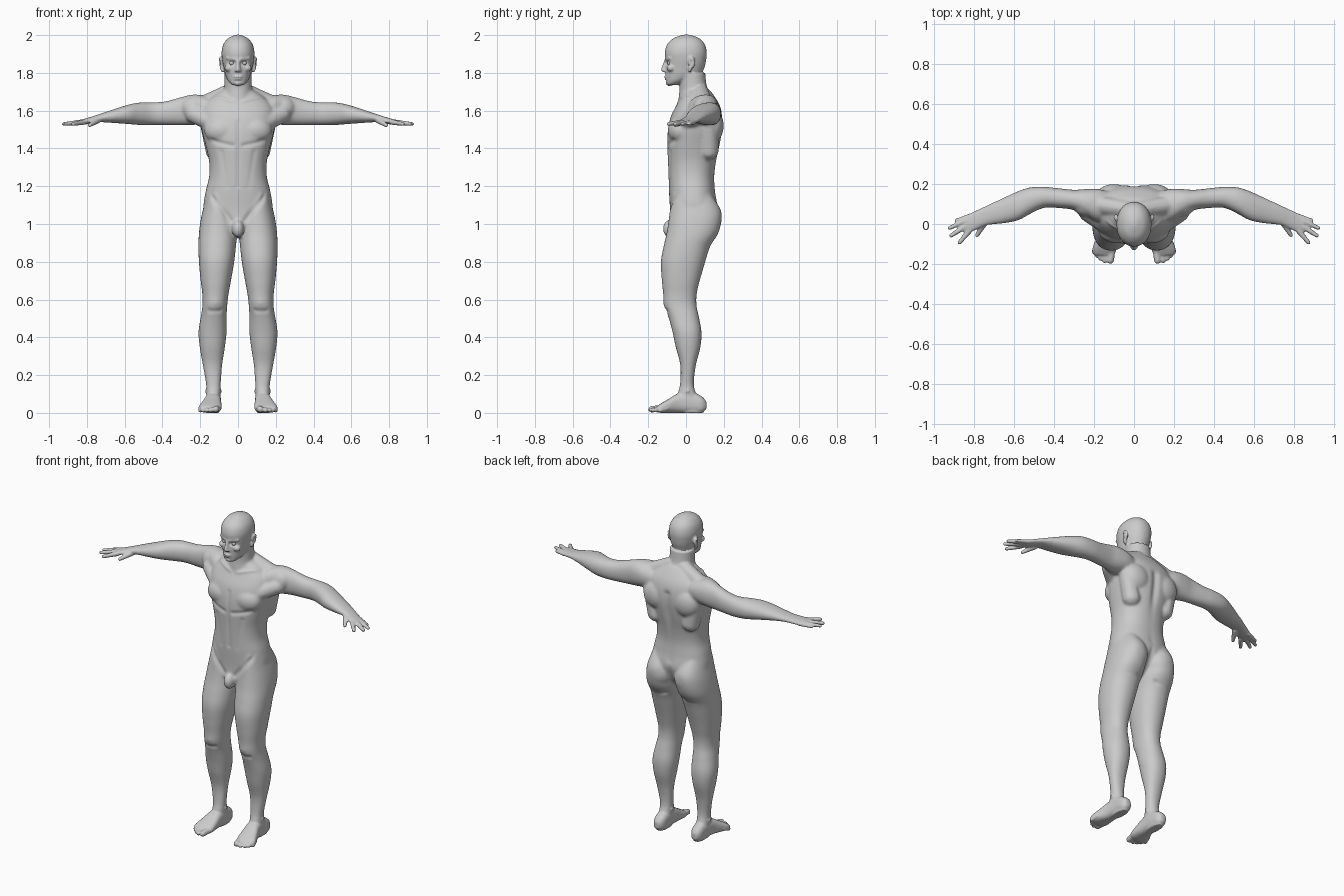
import bpy, bmesh, math
from mathutils import Vector, Matrix

bm = bmesh.new()


def loft(axis, rows, n=2.2, seg=40, sub=5):
    """Skin superellipse sections; row = (position on axis, a0, a1, b0, b1)."""
    pts = []
    for i in range(len(rows) - 1):
        p = [rows[max(0, min(len(rows) - 1, i + k))] for k in (-1, 0, 1, 2)]
        for s in range(sub):
            t = s / sub
            pts.append([0.5 * (2 * b + (c - a) * t + (2 * a - 5 * b + 4 * c - d) * t * t
                               + (3 * b - a - 3 * c + d) * t ** 3) for a, b, c, d in zip(*p)])
    pts.append(rows[-1])
    rings = []
    for t, a0, a1, b0, b1 in pts:
        ring = []
        for k in range(seg):
            w = 2 * math.pi * k / seg
            c, s = math.cos(w), math.sin(w)
            a = (a0 + a1) / 2 + (a1 - a0) / 2 * math.copysign(abs(c) ** (2 / n), c)
            b = (b0 + b1) / 2 + (b1 - b0) / 2 * math.copysign(abs(s) ** (2 / n), s)
            ring.append(bm.verts.new({'x': (t, a, b), 'y': (a, t, b), 'z': (a, b, t)}[axis]))
        rings.append(ring)
    for r, q in zip(rings, rings[1:]):
        for k in range(seg):
            bm.faces.new((r[k], r[(k + 1) % seg], q[(k + 1) % seg], q[k]))
    bm.faces.new(rings[0])
    bm.faces.new(rings[-1])


def blob(c, r):
    bmesh.ops.create_icosphere(bm, subdivisions=3, radius=1,
                               matrix=Matrix.Translation(c) @ Matrix.Diagonal((*r, 1)))


def taper(p, q, r0, r1, steps=10):
    """Tapered round-ended rod made from overlapping balls."""
    for i in range(steps + 1):
        t = i / steps
        r = r0 + (r1 - r0) * t
        bmesh.ops.create_icosphere(bm, subdivisions=2, radius=r,
                                   matrix=Matrix.Translation(Vector(p).lerp(Vector(q), t)))


# Leg
loft('z', [(0, .1, .16, -.03, .092), (.04, .09, .165, -.04, .1), (.09, .092, .168, -.045, .06),
           (.15, .091, .169, -.032, .042), (.25, .084, .186, -.03, .052), (.35, .069, .203, -.055, .077),
           (.43, .06, .209, -.072, .082), (.51, .06, .197, -.094, .068), (.57, .057, .188, -.117, .056),
           (.63, .05, .189, -.121, .057), (.7, .037, .198, -.128, .073), (.8, .02, .207, -.133, .102),
           (.88, .011, .209, -.119, .128), (.95, .005, .207, -.103, .17), (1.02, .006, .198, -.092, .188),
           (1.08, .012, .185, -.085, .182), (1.16, .05, .165, -.07, .13)])
blob((.095, .1, 1.03), (.088, .09, .1))
blob((.12, -.09, .59), (.035, .032, .045))
blob((.13, .008, .115), (.046, .02, .02))
# Foot and toes
loft('y', [(.108, .115, .148, .02, .06), (.08, .095, .165, 0, .09), (.02, .09, .17, 0, .112),
           (-.04, .089, .178, 0, .104), (-.09, .087, .196, 0, .075), (-.13, .088, .209, 0, .052),
           (-.155, .1, .2, .004, .036)], 2.5)
for bx, by, tx, ty, r in [(.11, -.13, .118, -.182, .018), (.138, -.13, .146, -.184, .013),
                          (.157, -.13, .167, -.173, .012), (.175, -.12, .184, -.158, .012),
                          (.19, -.1, .2, -.138, .012)]:
    taper((bx, by, .025), (tx, ty, r + .001), r, r)
# Arm and palm
loft('x', [(.12, .02, .16, 1.54, 1.66), (.18, .01, .175, 1.53, 1.68), (.24, .04, .175, 1.524, 1.685),
           (.3, .07, .171, 1.523, 1.672), (.38, .08, .179, 1.523, 1.65), (.45, .081, .186, 1.523, 1.644),
           (.52, .05, .183, 1.524, 1.643), (.58, .018, .164, 1.529, 1.632), (.66, .002, .128, 1.535, 1.607),
           (.73, -.004, .095, 1.539, 1.583), (.77, -.018, .076, 1.534, 1.57), (.81, -.038, .058, 1.527, 1.558),
           (.85, -.045, .035, 1.525, 1.549)])
blob((.235, .105, 1.612), (.075, .07, .069))
# Fingers and thumb
for bx, by, tx, ty, r in [(.82, .04, .89, .018, .01), (.84, .018, .922, -.02, .0115),
                          (.84, -.01, .915, -.058, .012), (.82, -.03, .873, -.093, .012)]:
    taper((bx, by, 1.538), (tx, ty, 1.53), r + .003, r - .001, 14)
taper((.745, .01, 1.548), (.785, -.056, 1.523), .018, .011)
# Chest, shoulder and back muscles
blob((.085, -.03, 1.495), (.095, .067, .075))
taper((.1, -.03, 1.52), (.23, .06, 1.58), .05, .05)
taper((.12, .12, 1.39), (.16, .12, 1.56), .055, .05)
blob((.1, .14, 1.52), (.09, .06, .09))
taper((.04, .075, 1.70), (.17, .095, 1.64), .045, .047)
# Brow, eyelid, cheek, jaw, nostril, ear
taper((.014, -.104, 1.872), (.055, -.084, 1.878), .01, .01)
blob((.046, -.08, 1.825), (.026, .022, .02))
taper((.056, .01, 1.79), (.02, -.082, 1.752), .015, .018)
blob((.011, -.112, 1.812), (.009, .012, .008))
taper((.084, .02, 1.812), (.09, .032, 1.872), .009, .014)
blob((.091, .03, 1.855), (.009, .02, .032))

# Mirror the half body
dup = bmesh.ops.duplicate(bm, geom=bm.verts[:] + bm.edges[:] + bm.faces[:])
bmesh.ops.scale(bm, vec=(-1, 1, 1), verts=[g for g in dup['geom'] if isinstance(g, bmesh.types.BMVert)])

# Torso, neck and head: (height, half width, front, back)
for n, rows in [
    (2.35, [(.93, .04, -.06, .06), (.99, .15, -.083, .12), (1.08, .182, -.085, .165), (1.17, .172, -.09, .155),
            (1.25, .153, -.093, .15), (1.33, .153, -.096, .16), (1.42, .173, -.1, .18), (1.5, .193, -.096, .193),
            (1.57, .2, -.08, .193), (1.63, .185, -.05, .178), (1.68, .13, -.025, .148), (1.71, .08, -.015, .125)]),
    (2.1, [(1.62, .09, -.045, .15), (1.68, .078, -.038, .133), (1.73, .073, -.034, .11), (1.8, .072, -.04, .102)]),
    (2.15, [(1.735, .028, -.095, -.045), (1.755, .05, -.104, 0), (1.79, .067, -.108, .075), (1.83, .076, -.109, .098),
            (1.87, .084, -.11, .107), (1.91, .087, -.112, .11), (1.95, .078, -.1, .1), (1.98, .056, -.071, .075),
            (1.995, .03, -.038, .042), (2.002, .01, -.012, .016)])]:
    loft('z', [(z, -w, w, f, b) for z, w, f, b in rows], n)
# Nose, lips, chin, groin
taper((0, -.108, 1.862), (0, -.12, 1.817), .009, .013)
blob((0, -.106, 1.779), (.024, .011, .006))
blob((0, -.104, 1.766), (.021, .011, .006))
blob((0, -.088, 1.748), (.022, .02, .018))
blob((0, -.085, .975), (.032, .038, .048))

bmesh.ops.recalc_face_normals(bm, faces=bm.faces[:])
mesh = bpy.data.meshes.new("body")
bm.to_mesh(mesh)
bm.free()
body = bpy.data.objects.new("body", mesh)
bpy.context.collection.objects.link(body)


def bake():
    dg = bpy.context.evaluated_depsgraph_get()
    dg.update()
    new = bpy.data.meshes.new_from_object(body.evaluated_get(dg))
    body.modifiers.clear()
    body.data = new


# Fuse into one skin, smoothing the large forms more than face, hands and feet
rm = body.modifiers.new("fuse", 'REMESH')
rm.mode = 'VOXEL'
rm.voxel_size = .0052
bake()
vg = body.vertex_groups.new(name="large_forms")
vg.add([v.index for v in body.data.vertices if abs(v.co.x) < .7 and .13 < v.co.z < 1.72], 1.0, 'REPLACE')
for its, group in ((22, "large_forms"), (4, "")):
    sm = body.modifiers.new("relax", 'SMOOTH')
    sm.factor, sm.iterations, sm.vertex_group = .5, its, group
bake()

# Sculpted creases and ridges, mirrored: (start, end, radius, height)
strokes = [
    ((0, .185, 1.14), (0, .19, 1.56), .022, -.012),       # spine
    ((0, .19, 1.09), (0, .13, .93), .016, -.022),         # seat cleft
    ((.04, .13, .9), (.14, .11, .895), .014, -.006),      # seat fold
    ((0, -.095, 1.2), (0, -.095, 1.54), .012, -.005),     # midline
    ((.03, -.1, 1.415), (.14, -.07, 1.44), .013, -.006),  # chest fold
    ((.04, -.09, 1.02), (.16, -.06, 1.17), .015, -.008),  # groin line
    ((.02, -.05, 1.65), (.14, .01, 1.675), .011, .005),   # collarbone
    ((.06, -.1, 1.2), (.09, -.09, 1.38), .015, -.004),    # belly edge
    ((.09, -.1, .54), (.15, -.1, .54), .014, -.005),      # under knee
    ((.024, -.105, 1.852), (.042, -.098, 1.852), .011, -.011),  # eye socket
    ((0, -.112, 1.7725), (.02, -.108, 1.7715), .003, -.004),    # mouth
    ((0, -.11, 1.757), (.012, -.106, 1.757), .006, -.004),      # below lip
    ((.096, .022, 1.84), (.1, .026, 1.862), .008, -.006),       # ear hollow
]
strokes = [(Vector(a), Vector(b) - Vector(a), r, h) for a, b, r, h in strokes]
moves = []
for v in body.data.vertices:
    p = Vector((abs(v.co.x), v.co.y, v.co.z))
    d = 0
    for a, ab, r, h in strokes:
        ap = p - a
        if ap.length < ab.length + 3 * r:
            t = max(0, min(1, ap.dot(ab) / ab.length_squared))
            d += h * math.exp(-(ap - ab * t).length_squared / (r * r))
    if d:
        moves.append((v.index, v.co + v.normal * d))
for i, co in moves:
    body.data.vertices[i].co = co
body.data.polygons.foreach_set("use_smooth", [True] * len(body.data.polygons))
body.data.update()

# Eyes
for side, name in ((-1, "eye_right"), (1, "eye_left")):
    bpy.ops.mesh.primitive_uv_sphere_add(segments=20, ring_count=12, radius=.0125,
                                         location=(side * .033, -.087, 1.852))
    bpy.context.object.name = name
    bpy.ops.object.shade_smooth()
